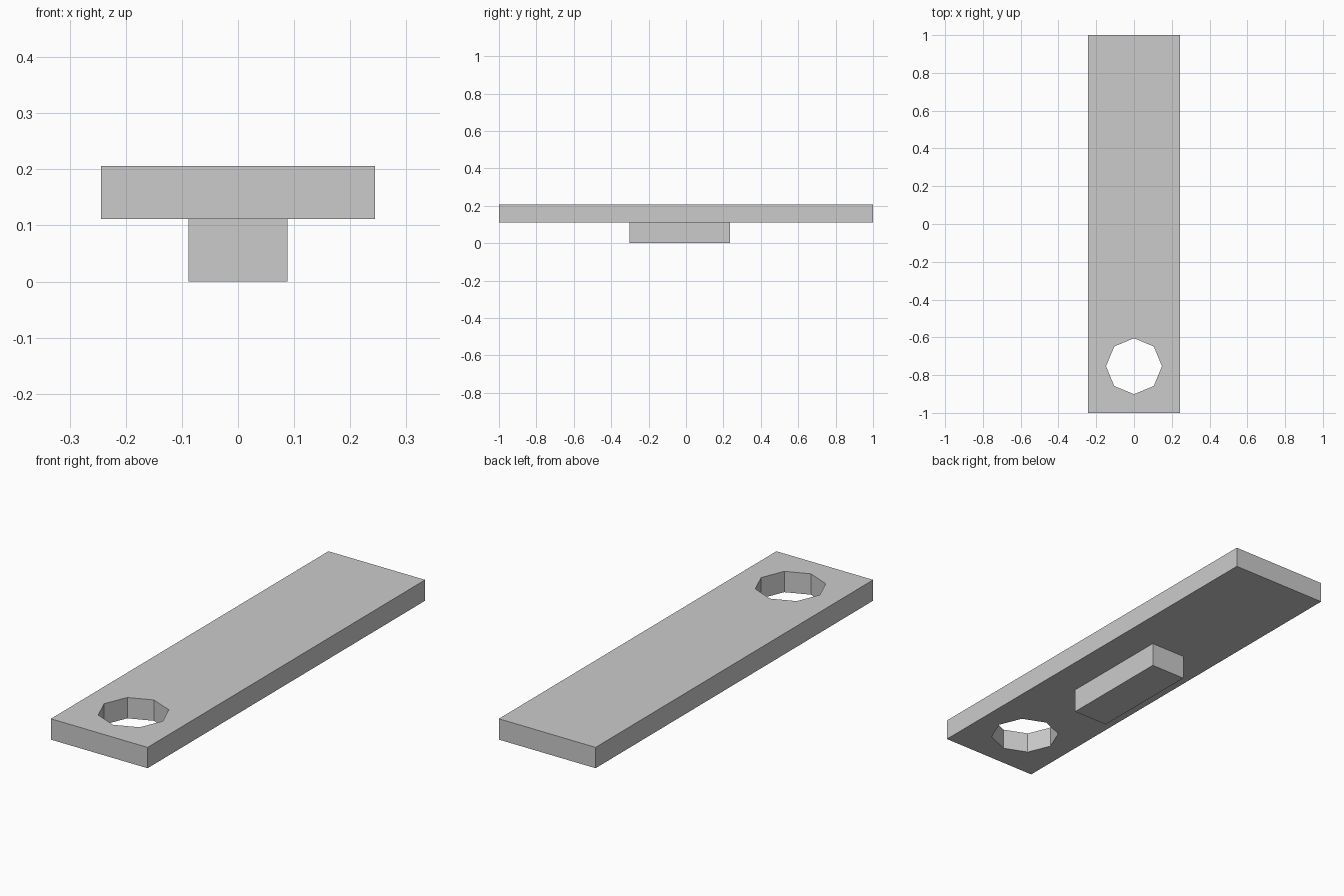
import bpy
import math

if "Cube" in bpy.data.objects:
    bpy.data.objects.remove(bpy.data.objects["Cube"])


def box(name, lo, hi):
    """Axis-aligned box between two corners."""
    size = [b - a for a, b in zip(lo, hi)]
    centre = [(a + b) / 2 for a, b in zip(lo, hi)]
    bpy.ops.mesh.primitive_cube_add(size=1, location=centre)
    ob = bpy.context.object
    ob.name = name
    ob.scale = size
    bpy.ops.object.transform_apply(location=False, rotation=False, scale=True)
    return ob


# Long flat plate
plate = box("plate", (-0.244, -1, 0.111), (0.244, 1, 0.206))

# Short block under the plate
box("underside_block", (-0.0885, -0.301, 0), (0.0885, 0.235, 0.111))

# Octagonal through-hole near the front end, corners on the x and y axes
bpy.ops.mesh.primitive_cylinder_add(vertices=8, radius=0.148, depth=0.4,
                                    location=(0, -0.753, 0.16))
cutter = bpy.context.object
cutter.name = "hole_cutter"
cutter.hide_render = True

cut = plate.modifiers.new("hole", 'BOOLEAN')
cut.operation = 'DIFFERENCE'
cut.solver = 'EXACT'
cut.object = cutter
bpy.context.view_layer.objects.active = plate
bpy.ops.object.modifier_apply(modifier=cut.name)
bpy.data.objects.remove(cutter)
